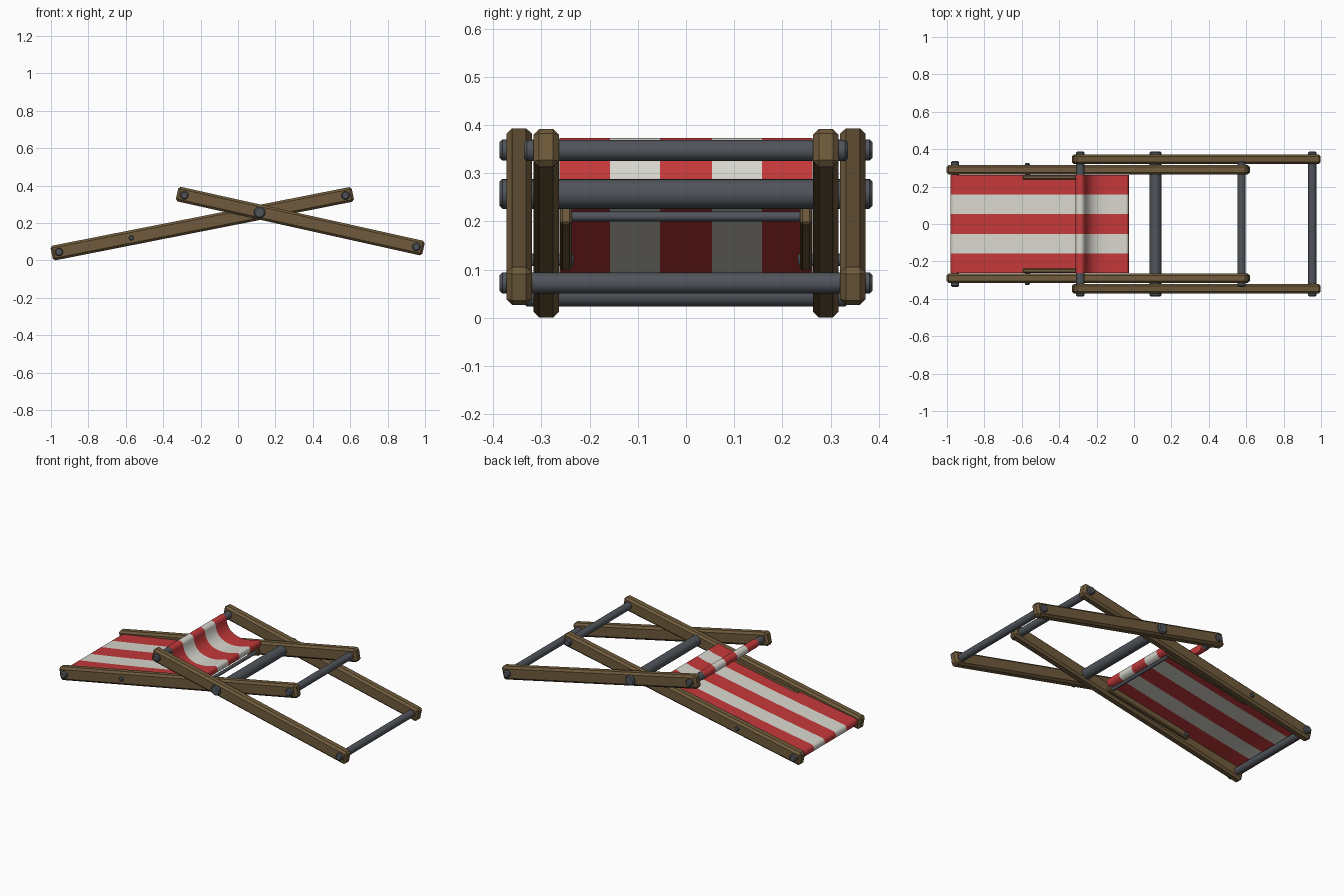
import bpy, bmesh, math
from mathutils import Vector, Matrix
from mathutils.geometry import interpolate_bezier

if "Cube" in bpy.data.objects:
    bpy.data.objects.remove(bpy.data.objects["Cube"])


def material(name, rgb):
    m = bpy.data.materials.new(name)
    m.diffuse_color = (*rgb, 1)
    m.use_nodes = True
    m.node_tree.nodes["Principled BSDF"].inputs["Base Color"].default_value = m.diffuse_color
    return m


WOOD = material("brown_wood", (0.16, 0.105, 0.045))
METAL = material("grey_metal", (0.08, 0.09, 0.105))
RED = material("red_cloth", (0.55, 0.04, 0.042))
WHITE = material("white_cloth", (0.68, 0.67, 0.61))


def finish(name, bm, mats, smooth=None):
    me = bpy.data.meshes.new(name)
    bm.to_mesh(me)
    bm.free()
    ob = bpy.data.objects.new(name, me)
    bpy.context.collection.objects.link(ob)
    for m in mats:
        me.materials.append(m)
    if smooth:
        bpy.ops.object.select_all(action='DESELECT')
        ob.select_set(True)
        bpy.context.view_layer.objects.active = ob
        bpy.ops.object.shade_smooth_by_angle(angle=math.radians(smooth))
    return ob


def rail(name, a, b, y, width, height, over, bevel):
    """Chamfered wooden bar between two xz points, running past both by 'over'."""
    a, b = Vector((a[0], y, a[1])), Vector((b[0], y, b[1]))
    d = b - a
    bm = bmesh.new()
    bmesh.ops.create_cube(bm, size=1)
    bmesh.ops.scale(bm, verts=bm.verts, vec=(d.length + 2 * over, width, height))
    bmesh.ops.bevel(bm, geom=bm.edges[:], offset=bevel, segments=1, affect='EDGES')
    rot = Matrix.Rotation(-math.atan2(d.z, d.x), 4, 'Y')
    bm.transform(Matrix.Translation((a + b) / 2) @ rot)
    finish(name, bm, [WOOD])


def rod(name, p, y0, y1, r, bevel=0.006):
    """Round bar along y with chamfered ends."""
    bm = bmesh.new()
    bmesh.ops.create_cone(bm, cap_ends=True, segments=20, radius1=r, radius2=r, depth=y1 - y0)
    rims = [e for e in bm.edges if abs(e.verts[0].co.z - e.verts[1].co.z) < 1e-5]
    bmesh.ops.bevel(bm, geom=rims, offset=bevel, segments=1, affect='EDGES')
    bm.transform(Matrix.Translation((p[0], (y0 + y1) / 2, p[1])) @ Matrix.Rotation(math.pi / 2, 4, 'X'))
    finish(name, bm, [METAL], 35)


# key joints in the xz plane
LOW, HIGH = (-0.957, 0.045), (0.575, 0.347)       # inner frame
TOP, FOOT = (-0.287, 0.348), (0.953, 0.072)       # outer frame
PIVOT = (0.115, 0.257)
HINGE, PROP = (-0.57, 0.12), (-0.05, 0.21)        # small prop frame

# wooden bars, both sides
for s, side in ((-1, "front"), (1, "back")):
    rail("inner_rail_" + side, LOW, HIGH, s * 0.29, 0.053, 0.08, 0.04, 0.012)
    rail("outer_rail_" + side, TOP, FOOT, s * 0.346, 0.053, 0.08, 0.04, 0.012)
    rail("prop_strut_" + side, HINGE, PROP, s * 0.249, 0.024, 0.04, 0.02, 0.005)
    lo, hi = sorted((s * 0.232, s * 0.325))
    rod("hinge_pin_" + side, HINGE, lo, hi, 0.013, 0.004)

# metal cross bars
rod("low_rod", LOW, -0.336, 0.336, 0.022)
rod("high_rod", HIGH, -0.336, 0.336, 0.022)
rod("top_rod", TOP, -0.387, 0.387, 0.022)
rod("foot_rod", FOOT, -0.387, 0.387, 0.022)
rod("pivot_rod", PIVOT, -0.387, 0.387, 0.031)
rod("prop_rod", PROP, -0.24, 0.24, 0.010, 0.003)


# striped sling: wraps the low rod, runs to the prop, folds back to the top rod
def arc(c, r, a0, a1, n):
    return [(c[0] + r * math.cos(math.radians(a0 + (a1 - a0) * i / n)),
             c[1] + r * math.sin(math.radians(a0 + (a1 - a0) * i / n))) for i in range(n + 1)]


def bez(p0, h0, h1, p1, n):
    q = [Vector((p[0], 0, p[1])) for p in (p0, h0, h1, p1)]
    return [(v.x, v.z) for v in interpolate_bezier(*q, n + 1)][1:]


path = arc(LOW, 0.0245, 230, 100, 8)
path += bez(path[-1], (-0.65, 0.119), (-0.35, 0.174), (-0.085, 0.224), 8)
path += bez(path[-1], (-0.05, 0.23), (-0.03, 0.235), (-0.028, 0.255), 5)
path += bez(path[-1], (-0.027, 0.275), (-0.035, 0.285), (-0.05, 0.279), 5)
wrap = arc(TOP, 0.0245, 0, 320, 18)
path += bez(path[-1], (-0.14, 0.245), (-0.25, 0.25), wrap[0], 12)
path += wrap[1:]

bounds = [-0.262, -0.158, -0.054, 0.054, 0.158, 0.262]
bm = bmesh.new()
rows = [[bm.verts.new((x, y, z)) for y in bounds] for x, z in path]
for r0, r1 in zip(rows, rows[1:]):
    for k in range(5):
        f = bm.faces.new((r0[k], r1[k], r1[k + 1], r0[k + 1]))
        f.material_index = k % 2
        f.normal_flip()
finish("cloth_sling", bm, [RED, WHITE], 60)
